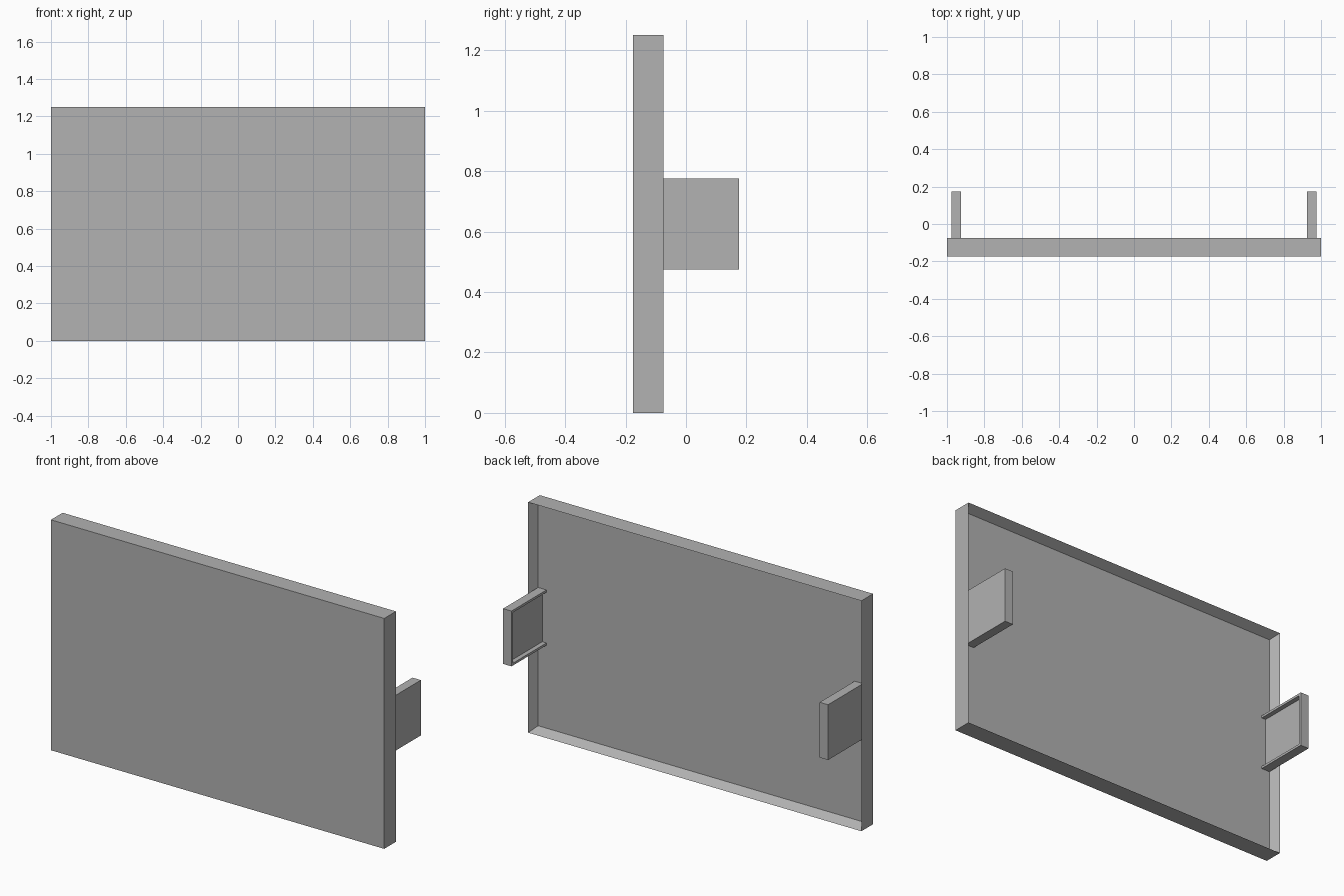
import bpy
import bmesh
from mathutils import Vector

cube = bpy.data.objects.get("Cube")
if cube:
    bpy.data.objects.remove(cube, do_unlink=True)

GREY = (0.445, 0.445, 0.445, 1.0)
grey = bpy.data.materials.new("plain grey")
grey.use_nodes = True
grey.diffuse_color = GREY
grey.node_tree.nodes["Principled BSDF"].inputs["Base Color"].default_value = GREY

HEIGHT = 1.25
FRONT, BACK = -0.175, -0.075    # panel faces
FLOOR = -0.125                  # bottom of the rear recess
RIM, LIP = 0.025, 0.0125


def extruded(name, outline, direction):
    """Make a solid by extruding a closed outline of points."""
    bm = bmesh.new()
    face = bm.faces.new([bm.verts.new(p) for p in outline])
    grown = bmesh.ops.extrude_face_region(bm, geom=[face], use_keep_orig=True)
    moved = [g for g in grown["geom"] if isinstance(g, bmesh.types.BMVert)]
    bmesh.ops.translate(bm, verts=moved, vec=Vector(direction))
    bmesh.ops.recalc_face_normals(bm, faces=bm.faces)
    mesh = bpy.data.meshes.new(name)
    bm.to_mesh(mesh)
    bm.free()
    mesh.materials.append(grey)
    obj = bpy.data.objects.new(name, mesh)
    bpy.context.collection.objects.link(obj)
    return obj


def recess(obj, normal, rim, depth):
    """Inset the face pointing along normal and push it inwards."""
    bm = bmesh.new()
    bm.from_mesh(obj.data)
    bm.normal_update()
    face = max(bm.faces, key=lambda f: f.normal.dot(Vector(normal)))
    bmesh.ops.inset_region(bm, faces=[face], thickness=rim, use_even_offset=True)
    bmesh.ops.translate(bm, verts=face.verts, vec=-Vector(normal) * depth)
    bm.to_mesh(obj.data)
    bm.free()


# Shallow tray panel, hollow at the back
panel = extruded("panel", [(-1, FRONT, 0), (1, FRONT, 0),
                           (1, FRONT, HEIGHT), (-1, FRONT, HEIGHT)],
                 (0, BACK - FRONT, 0))
recess(panel, (0, 1, 0), RIM, BACK - FLOOR)

# Side tabs: an outer plate with a three-sided lip facing inwards
END, LOW, HIGH = 0.175, 0.475, 0.775
OUTER, MIDDLE, INNER = 0.975, 0.95, 0.925
plate_outline = [(FLOOR, LOW), (END, LOW), (END, HIGH), (FLOOR, HIGH)]
lip_outline = plate_outline + [(FLOOR, HIGH - LIP), (END - LIP, HIGH - LIP),
                               (END - LIP, LOW + LIP), (FLOOR, LOW + LIP)]
for side, sign in (("left", 1), ("right", -1)):
    for part, outline, start, stop in (("plate", plate_outline, OUTER, MIDDLE),
                                       ("lip", lip_outline, MIDDLE, INNER)):
        extruded(f"{side}_tab_{part}",
                 [(sign * start, y, z) for y, z in outline],
                 (sign * (stop - start), 0, 0))
